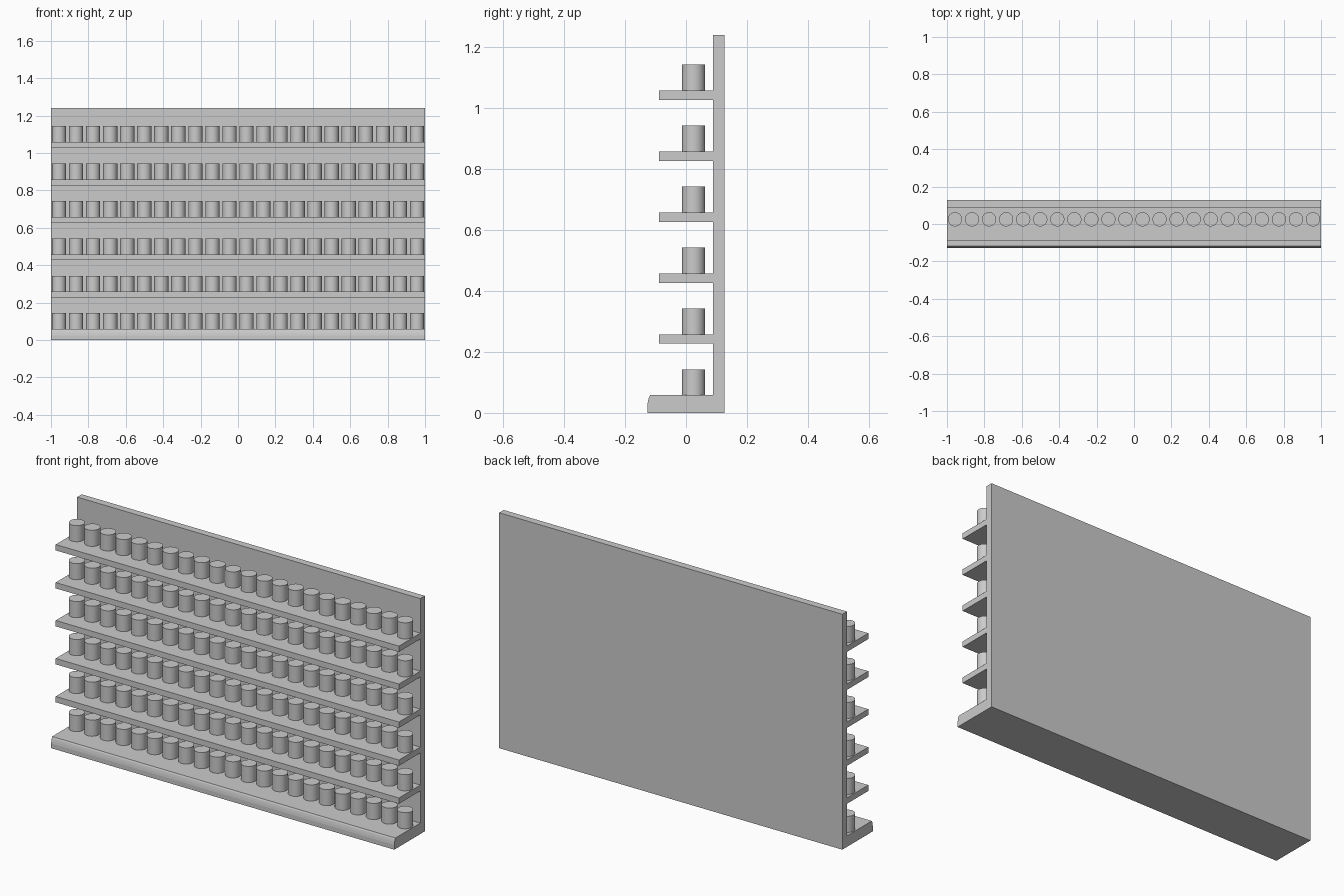
import bpy, bmesh, math

old = bpy.data.objects.get("Cube")
if old:
    bpy.data.objects.remove(old, do_unlink=True)

grey = bpy.data.materials.new("light grey")
grey.use_nodes = True
colour = (0.6, 0.6, 0.6, 1)
grey.diffuse_color = colour
grey.node_tree.nodes["Principled BSDF"].inputs["Base Color"].default_value = colour

BACK, PANEL_FRONT, SHELF_FRONT = 0.127, 0.089, -0.089
BASE_TOP, TOP, STEP = 0.058, 1.24, 0.2
LEVELS = 6
PEGS = 22


def finish(bm, name):
    bmesh.ops.recalc_face_normals(bm, faces=bm.faces)
    mesh = bpy.data.meshes.new(name)
    bm.to_mesh(mesh)
    bm.free()
    mesh.materials.append(grey)
    obj = bpy.data.objects.new(name, mesh)
    bpy.context.collection.objects.link(obj)
    return obj


# Rack: side profile with curved base lip and five shelves, extruded along x
profile = [(BACK, TOP), (BACK, 0), (-BACK, 0), (-BACK, 0.025),
           (-0.125, 0.038), (-0.122, 0.05), (-0.118, BASE_TOP),
           (PANEL_FRONT, BASE_TOP)]
for level in range(1, LEVELS):
    high = BASE_TOP + level * STEP
    low = high - 0.031
    profile += [(PANEL_FRONT, low), (SHELF_FRONT, low),
                (SHELF_FRONT, high), (PANEL_FRONT, high)]
profile.append((PANEL_FRONT, TOP))

bm = bmesh.new()
side = bm.faces.new([bm.verts.new((-1, y, z)) for y, z in profile])
ext = bmesh.ops.extrude_face_region(bm, geom=[side], use_keep_orig=True)
moved = [v for v in ext["geom"] if isinstance(v, bmesh.types.BMVert)]
bmesh.ops.translate(bm, verts=moved, vec=(2, 0, 0))
rack = finish(bm, "shelf_rack")

# Pegs: one row of cylinders per level
HEIGHT, RADIUS, REACH = 0.085, 0.038, 0.957
for level in range(LEVELS):
    bm = bmesh.new()
    z = BASE_TOP + level * STEP + HEIGHT / 2
    for i in range(PEGS):
        new = bmesh.ops.create_cone(bm, cap_ends=True, segments=32,
                                    radius1=RADIUS, radius2=RADIUS, depth=HEIGHT)
        x = -REACH + 2 * REACH * i / (PEGS - 1)
        bmesh.ops.translate(bm, verts=new["verts"], vec=(x, 0.025, z))
    row = finish(bm, f"peg_row_{level + 1}")
    bpy.ops.object.select_all(action="DESELECT")
    row.select_set(True)
    bpy.context.view_layer.objects.active = row
    bpy.ops.object.shade_smooth_by_angle(angle=math.radians(30))
